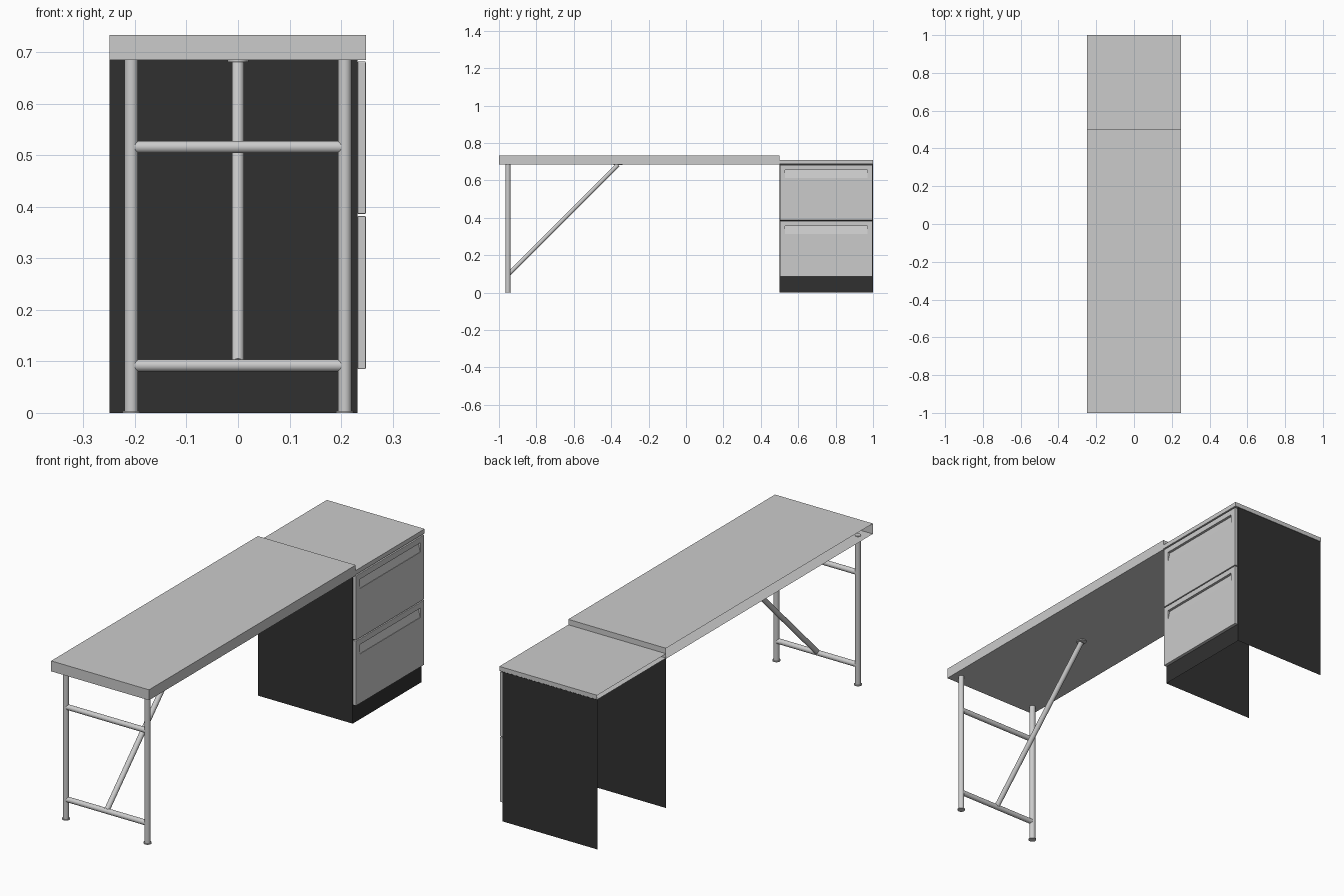
import bpy, bmesh, math
from mathutils import Vector

if "Cube" in bpy.data.objects:
    bpy.data.objects.remove(bpy.data.objects["Cube"])

black = bpy.data.materials.new("black_panel")
black.diffuse_color = (0.03, 0.03, 0.03, 1)
black.use_nodes = True
black.node_tree.nodes["Principled BSDF"].inputs["Base Color"].default_value = black.diffuse_color


def finish(name, bm, mat=None, smooth=False):
    me = bpy.data.meshes.new(name)
    bm.to_mesh(me)
    bm.free()
    ob = bpy.data.objects.new(name, me)
    bpy.context.collection.objects.link(ob)
    if mat:
        me.materials.append(mat)
    if smooth:
        bpy.context.view_layer.objects.active = ob
        ob.select_set(True)
        bpy.ops.object.shade_smooth_by_angle(angle=math.radians(40))
        ob.select_set(False)
    return ob


def box(name, lo, hi, omit=(), mat=None):
    """Box between two corners; faces whose normals are in omit are left open."""
    bm = bmesh.new()
    bmesh.ops.create_cube(bm, size=1)
    lo, hi = Vector(lo), Vector(hi)
    bm.normal_update()
    gone = [f for f in bm.faces if any(f.normal.dot(Vector(n)) > 0.9 for n in omit)]
    bmesh.ops.delete(bm, geom=gone, context='FACES')
    for v in bm.verts:
        v.co = Vector([(lo[i] + hi[i]) / 2 + v.co[i] * (hi[i] - lo[i]) for i in range(3)])
    return finish(name, bm, mat)


def tube(name, a, b, r, sides=32):
    a, b = Vector(a), Vector(b)
    bm = bmesh.new()
    bmesh.ops.create_cone(bm, cap_ends=True, segments=sides, radius1=r, radius2=r,
                          depth=(b - a).length)
    rot = (b - a).to_track_quat('Z', 'Y').to_matrix().to_4x4()
    bm.transform(rot)
    bmesh.ops.translate(bm, verts=bm.verts, vec=(a + b) / 2)
    return finish(name, bm, smooth=True)


LEFT, BACK, FRONT, UP, DOWN = (-1, 0, 0), (0, 1, 0), (0, -1, 0), (0, 0, 1), (0, 0, -1)

# Table top and lower cabinet top, both open on the wall side
box("table_top", (-0.249, -1, 0.685), (0.248, 0.5, 0.733), [LEFT])
box("cabinet_top", (-0.249, 0.5, 0.688), (0.248, 1, 0.708), [LEFT, FRONT])

# Thin cabinet shell: two sides and the panel behind the drawers
box("cabinet_shell", (-0.249, 0.501, 0), (0.232, 0.999, 0.687), [LEFT, UP, DOWN], black)

# Drawer fronts with a sloping finger recess
for name, z0, z1 in (("lower", 0.085, 0.382), ("upper", 0.386, 0.682)):
    front = box(name + "_drawer_front", (0.232, 0.502, z0), (0.248, 0.997, z1))
    bev = front.modifiers.new("bevel", 'BEVEL')
    bev.width, bev.segments = 0.002, 2

    zt, zb = z1 - 0.026, z1 - 0.069
    bm = bmesh.new()
    profile = [(0.236, zt), (0.252, zt), (0.252, zb), (0.246, zb)]
    face = bm.faces.new([bm.verts.new((x, 0.53, z)) for x, z in profile])
    ext = bmesh.ops.extrude_face_region(bm, geom=[face])
    bmesh.ops.translate(bm, vec=(0, 0.44, 0),
                        verts=[g for g in ext["geom"] if isinstance(g, bmesh.types.BMVert)])
    bmesh.ops.recalc_face_normals(bm, faces=bm.faces)
    cutter = finish(name + "_recess_cutter", bm)
    cutter.hide_render = True
    cutter.hide_set(True)
    cut = front.modifiers.new("recess", 'BOOLEAN')
    cut.operation, cut.object, cut.solver = 'DIFFERENCE', cutter, 'EXACT'

# Tubular leg frame
Y = -0.952
for side, x in (("left", -0.207), ("right", 0.207)):
    tube(side + "_leg", (x, Y, 0.002), (x, Y, 0.688), 0.0133)
    tube(side + "_foot", (x, Y, 0), (x, Y, 0.004), 0.017)
for name, z in (("lower_crossbar", 0.092), ("upper_crossbar", 0.516)):
    tube(name, (-0.207, Y, z), (0.207, Y, z), 0.012)

# Diagonal brace and its mounting plate under the top
tube("diagonal_brace", (0, Y + 0.002, 0.097), (0, -0.364, 0.683), 0.0118)
plate = tube("brace_plate", (0, 0, -0.002), (0, 0, 0.002), 0.02)
plate.location = (0, -0.364, 0.683)
plate.scale = (1, 1.2, 1)
